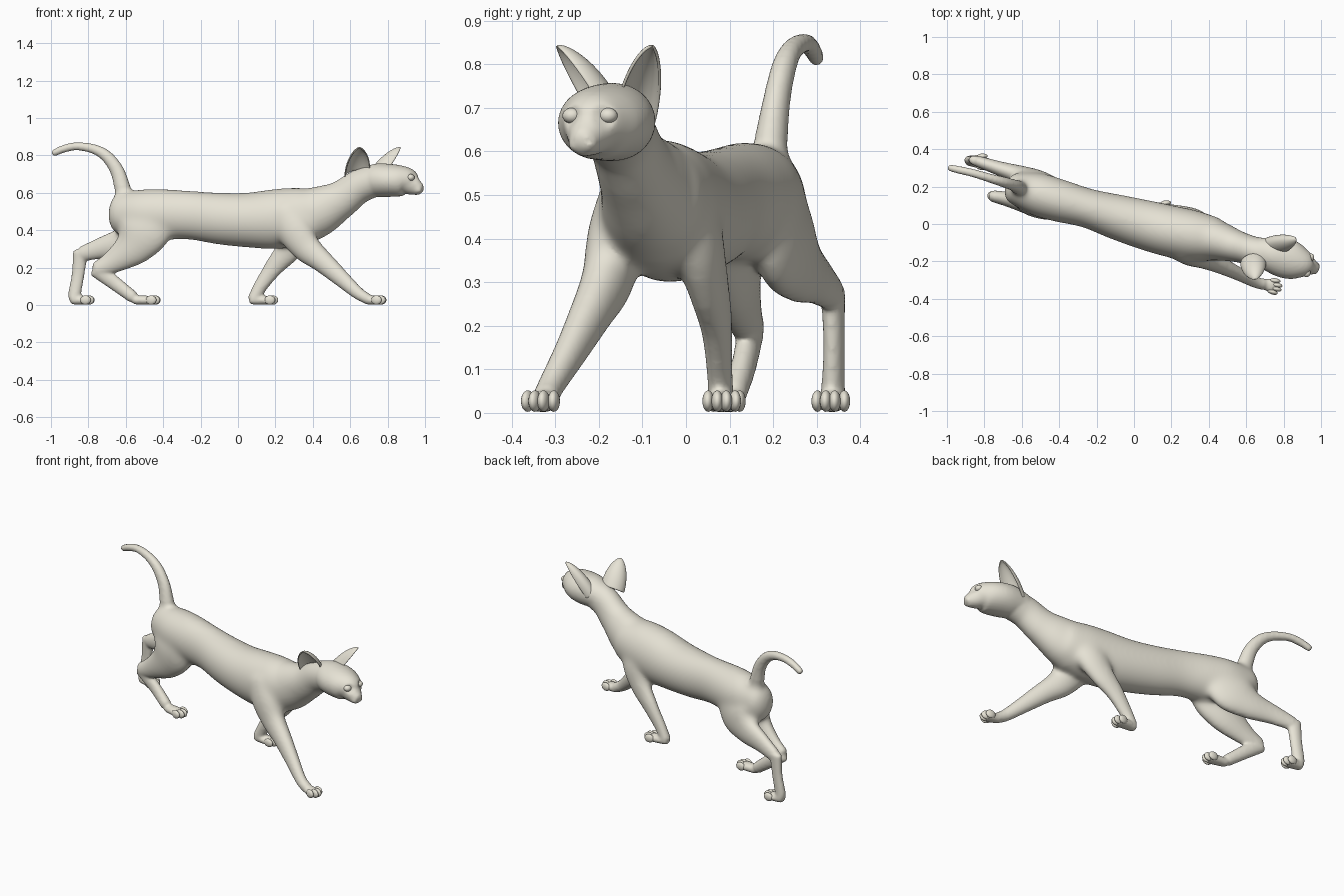
import bpy, bmesh, math
from mathutils import Vector, Matrix

if "Cube" in bpy.data.objects:
    bpy.data.objects.remove(bpy.data.objects["Cube"])

SIDE = Vector((0.28, 0.96, 0)).normalized()      # across the body
HEAD = Vector((0.94, -0.34, 0)).normalized()     # where the face looks
FUR = bpy.data.materials.new("fur")
FUR.diffuse_color = (.80, .77, .67, 1)
FUR.use_nodes = True
FUR.node_tree.nodes["Principled BSDF"].inputs["Base Color"].default_value = FUR.diffuse_color


def spline(pts, steps=5):
    """Catmull-Rom through stations of any dimension."""
    p = [pts[0]] + list(pts) + [pts[-1]]
    out = []
    for i in range(1, len(p) - 2):
        for s in range(steps):
            t = s / steps
            out.append([0.5 * (2 * b + (c - a) * t + (2 * a - 5 * b + 4 * c - d) * t * t
                               + (3 * b - a - 3 * c + d) * t ** 3)
                        for a, b, c, d in zip(*p[i - 1:i + 3])])
    out.append(list(pts[-1]))
    return out


def loft(bm, stations, side=SIDE, cap=0.7, grow=0.003, n=28):
    """Elliptical tube through (x, y, z, side radius, depth radius) with rounded ends."""
    st = spline(stations)
    pos = [Vector(s[:3]) for s in st]
    frames = []
    for i, s in enumerate(st):
        t = (pos[min(i + 1, len(st) - 1)] - pos[max(i - 1, 0)]).normalized()
        u = (side - t * side.dot(t)).normalized()
        frames.append((pos[i], t, u, t.cross(u), s[3] + grow, s[4] + grow))

    def end(f, sign):
        c, t, u, w, a, b = f
        r = min(a, b) * cap
        return [(c + t * sign * r * math.sin(k), t, u, w, a * math.cos(k), b * math.cos(k))
                for k in (0.4, 0.8, 1.15, 1.45)]
    frames = end(frames[0], -1)[::-1] + frames + end(frames[-1], 1)
    rings = []
    for c, t, u, w, a, b in frames:
        rings.append([bm.verts.new(c + u * a * math.cos(2 * math.pi * k / n)
                                   + w * b * math.sin(2 * math.pi * k / n)) for k in range(n)])
    for r0, r1 in zip(rings, rings[1:]):
        for k in range(n):
            bm.faces.new((r0[k], r0[(k + 1) % n], r1[(k + 1) % n], r1[k]))
    bm.faces.new(rings[0][::-1])
    bm.faces.new(rings[-1])


def ball(bm, c, size, yaw=0.0):
    m = Matrix.Translation(c) @ Matrix.Rotation(yaw, 4, 'Z') @ Matrix.Diagonal((*size, 1))
    bmesh.ops.create_uvsphere(bm, u_segments=20, v_segments=14, radius=1, matrix=m)


def finish(bm, name):
    bmesh.ops.recalc_face_normals(bm, faces=bm.faces)
    me = bpy.data.meshes.new(name)
    bm.to_mesh(me)
    bm.free()
    ob = bpy.data.objects.new(name, me)
    bpy.context.collection.objects.link(ob)
    me.materials.append(FUR)
    me.shade_smooth()
    return ob


bm = bmesh.new()
# trunk
loft(bm, [(-.63, .19, .49, .085, .11), (-.52, .16, .485, .112, .13), (-.40, .125, .485, .112, .133),
          (-.25, .085, .48, .103, .128), (-.10, .04, .463, .118, .136), (.05, -.002, .455, .13, .144),
          (.20, -.04, .46, .136, .158), (.33, -.065, .475, .132, .152), (.42, -.075, .49, .115, .132)])
# neck
loft(bm, [(.36, -.075, .47, .12, .14), (.45, -.09, .51, .105, .13), (.55, -.12, .565, .083, .10),
          (.64, -.145, .63, .075, .088), (.73, -.165, .665, .085, .083)])
# skull and muzzle
loft(bm, [(.68, -.145, .66, .072, .073), (.74, -.163, .667, .094, .086), (.80, -.18, .667, .104, .086),
          (.86, -.20, .664, .096, .081), (.905, -.214, .657, .074, .072), (.935, -.225, .638, .050, .050),
          (.965, -.235, .622, .032, .034)], side=Vector((.34, .94, 0)))
for s in (-1, 1):                                  # whisker pads
    ball(bm, Vector((.967, -.237, .616)) + Vector((.34, .94, 0)) * .016 * s, (.022, .019, .018), -.35)
ball(bm, (.972, -.24, .637), (.019, .013, .012), -.35)   # nose
# tail
loft(bm, [(-.60, .19, .55, .05, .055), (-.617, .195, .62, .036, .042), (-.645, .208, .715, .028, .035),
          (-.70, .225, .793, .025, .029), (-.77, .245, .834, .021, .023), (-.86, .272, .849, .019, .019),
          (-.93, .288, .836, .018, .018), (-.983, .30, .813, .015, .016)])
# front legs
loft(bm, [(.24, -.13, .50, .06, .09), (.30, -.16, .40, .062, .095), (.365, -.18, .31, .055, .078),
          (.45, -.215, .235, .044, .058), (.555, -.265, .14, .033, .042), (.64, -.308, .065, .027, .031),
          (.69, -.322, .035, .028, .026)])
loft(bm, [(.34, -.02, .50, .055, .09), (.325, .022, .40, .056, .09), (.27, .050, .30, .043, .07),
          (.19, .07, .20, .032, .047), (.12, .077, .10, .026, .034), (.085, .08, .035, .027, .03)])
# hind legs: thigh to hock, then hock to foot
loft(bm, [(-.50, .13, .50, .065, .15), (-.505, .10, .41, .067, .158), (-.56, .11, .315, .058, .105),
          (-.67, .132, .232, .038, .06), (-.75, .148, .19, .029, .042)])
loft(bm, [(-.755, .149, .19, .026, .042), (-.65, .133, .11, .025, .035), (-.565, .11, .045, .027, .03)])
loft(bm, [(-.51, .19, .50, .065, .15), (-.505, .222, .41, .06, .145), (-.59, .255, .345, .052, .092),
          (-.72, .297, .308, .036, .057), (-.83, .333, .275, .027, .038)])
loft(bm, [(-.843, .337, .28, .024, .038), (-.855, .34, .165, .021, .032), (-.872, .338, .07, .023, .032),
          (-.875, .337, .035, .027, .028)])
# paws: heel and toe positions
paws = {"front_right": ((.69, -.32), (.755, -.335)), "front_left": ((.075, .08), (.178, .082)),
        "hind_right": ((-.55, .107), (-.452, .092)), "hind_left": ((-.882, .338), (-.805, .332))}
for (hx, hy), (tx, ty) in paws.values():
    loft(bm, [(hx, hy, .027, .026, .022), (hx * .4 + tx * .6, hy * .4 + ty * .6, .026, .034, .023),
              (tx, ty, .023, .036, .018)], side=Vector((.1, 1, 0)), grow=.002)

# merge everything into one skin
body = finish(bm, "body")
m = body.modifiers.new("merge", 'REMESH')
m.mode, m.voxel_size, m.use_smooth_shade = 'VOXEL', .008, True
m = body.modifiers.new("soften", 'SMOOTH')
m.factor, m.iterations = .5, 6
skin = bpy.data.meshes.new_from_object(body.evaluated_get(bpy.context.evaluated_depsgraph_get()))
body.modifiers.clear()
body.data = skin

# eye sockets pressed into the skin, with eyeballs
for name, y in (("right_eye", -.269), ("left_eye", -.186)):
    x = max(v.co.x for v in skin.vertices
            if v.co.x > .7 and abs(v.co.y - y) < .007 and abs(v.co.z - .682) < .007)
    c = Vector((x, y, .682))
    for v in skin.vertices:
        d = (v.co - c).length / .036
        if d < 1:
            v.co -= HEAD * .014 * (1 - d * d) ** 2
    e = bmesh.new()
    ball(e, c - HEAD * .021, (.021, .022, .018), -.35)
    finish(e, name)

# blend hips, shoulders and trunk together more strongly than the slim parts
grp = body.vertex_groups.new(name="trunk")
for v in skin.vertices:
    w = min(max((v.co.z - .24) / .12, 0), 1) * min(max((.62 - v.co.x) / .1, 0), 1)
    w *= min(max((.64 - v.co.z) / .04, 0), 1) if v.co.x < -.4 else 1
    if v.co.x < -.65:
        w *= min(max((v.co.x + .75) / .1, 0), 1)
    grp.add([v.index], w, 'REPLACE')
m = body.modifiers.new("blend", 'SMOOTH')
m.factor, m.iterations, m.vertex_group = .6, 60, "trunk"
skin.shade_smooth()

# toes
for name, ((hx, hy), (tx, ty)) in paws.items():
    tb = bmesh.new()
    f = Vector((tx - hx, ty - hy, 0)).normalized()
    s = Vector((-f.y, f.x, 0))
    for k in (-1.5, -.5, .5, 1.5):
        c = Vector((tx, ty, .027)) + s * k * .0205 + f * (.008 if abs(k) < 1 else -.008)
        ball(tb, c, (.029, .0135, .0245), math.atan2(f.y, f.x) + k * .06)
    finish(tb, name + "_toes")


def ear(name, c, tip, a, b, n=16, rows=14):
    """Cupped half cone with full, rounded sides that narrows to a point."""
    c, tip, a, b = map(Vector, (c, tip, a, b))
    eb = bmesh.new()
    grid = []
    for j in range(rows + 1):
        v = j / rows
        w = max((1 - v) ** .7 * (1 + .75 * v), .03)
        grid.append([eb.verts.new(c + (tip - c) * v + (a * math.cos(math.pi * i / n)
                     + b * math.sin(math.pi * i / n)) * w) for i in range(n + 1)])
    for r0, r1 in zip(grid, grid[1:]):
        for i in range(n):
            eb.faces.new((r0[i], r0[i + 1], r1[i + 1], r1[i]))
    ob = finish(eb, name)
    m = ob.modifiers.new("thickness", 'SOLIDIFY')
    m.thickness, m.offset = .007, 0
    m = ob.modifiers.new("round", 'SUBSURF')
    m.levels = m.render_levels = 1


ear("right_ear", (.638, -.205, .69), (.648, -.298, .842), (.066, .012, .01), (-.01, .045, .03))
ear("left_ear", (.755, -.116, .68), (.868, -.076, .842), (.032, -.042, .02), (-.05, .0, .03))
